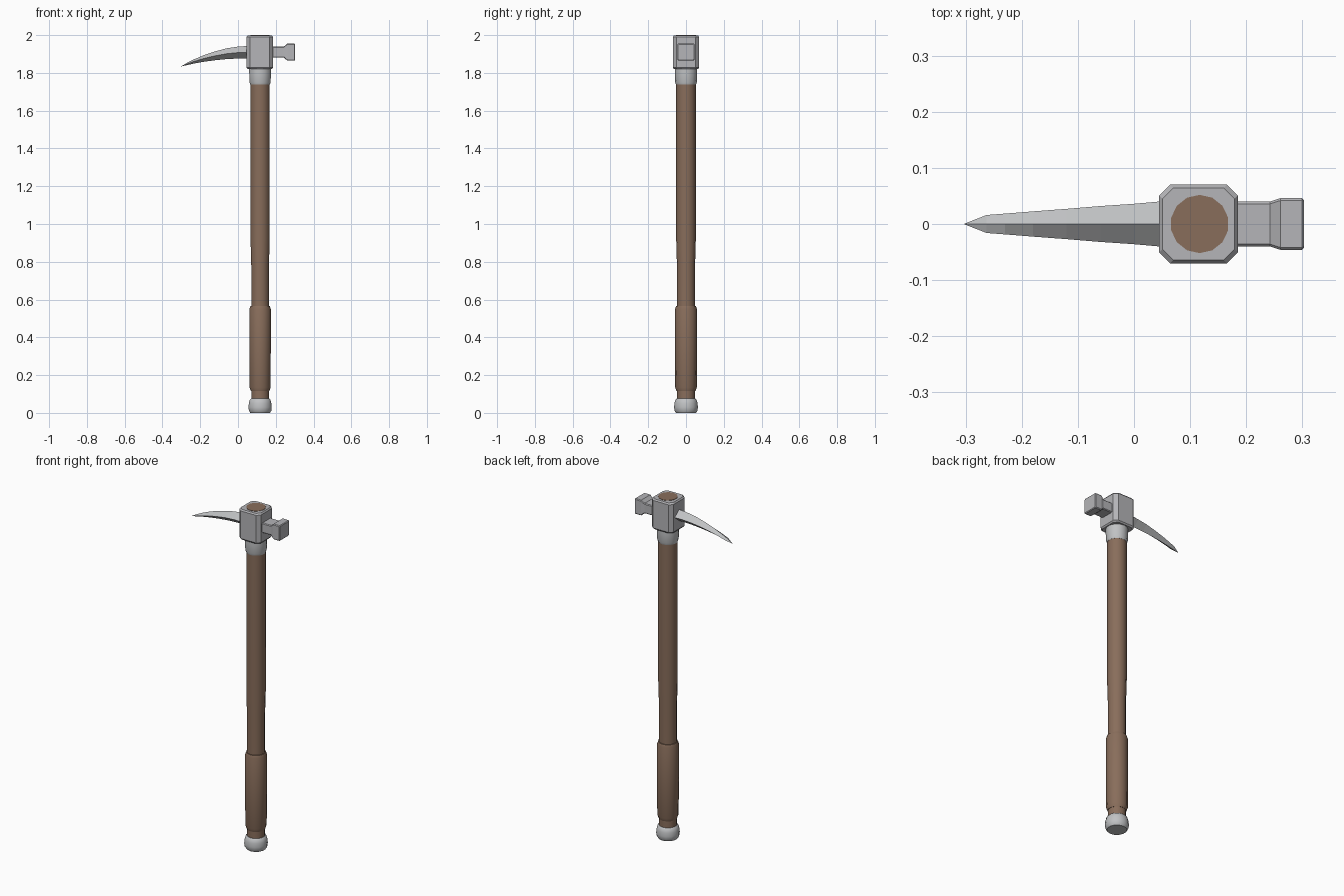
import bpy, bmesh, math

if "Cube" in bpy.data.objects:
    bpy.data.objects.remove(bpy.data.objects["Cube"])

CX = 0.117    # handle axis
SIDES = 14


def material(name, rgb):
    m = bpy.data.materials.new(name)
    m.diffuse_color = (*rgb, 1)
    m.use_nodes = True
    m.node_tree.nodes["Principled BSDF"].inputs["Base Color"].default_value = m.diffuse_color
    return m


wood = material("brown wood", (0.25, 0.155, 0.105))
steel = material("head steel", (0.46, 0.46, 0.48))
pale = material("pale steel", (0.53, 0.54, 0.55))


def loft(name, rings, mat, smooth=None, bevel=0):
    """Skin a list of equal-length vertex rings and cap both ends."""
    bm = bmesh.new()
    vs = [[bm.verts.new(p) for p in r] for r in rings]
    n = len(rings[0])
    for a, b in zip(vs, vs[1:]):
        for i in range(n):
            j = (i + 1) % n
            bm.faces.new((a[i], a[j], b[j], b[i]))
    bm.faces.new(vs[0])
    bm.faces.new(vs[-1])
    bmesh.ops.remove_doubles(bm, verts=bm.verts, dist=1e-5)
    bmesh.ops.recalc_face_normals(bm, faces=bm.faces)
    me = bpy.data.meshes.new(name)
    bm.to_mesh(me)
    bm.free()
    me.materials.append(mat)
    if smooth:
        me.shade_smooth()
        me.set_sharp_from_angle(angle=math.radians(smooth))
    ob = bpy.data.objects.new(name, me)
    bpy.context.collection.objects.link(ob)
    if bevel:
        mod = ob.modifiers.new("Bevel", "BEVEL")
        mod.width = bevel
        mod.segments = 1
        mod.limit_method = 'ANGLE'
        mod.angle_limit = math.radians(50)
    return ob


def lathe(name, profile, mat):
    """Turn (radius, z) points around the handle axis."""
    turn = [math.pi / 2 + 2 * math.pi * i / SIDES for i in range(SIDES)]
    return loft(name, [[(CX + r * math.cos(t), r * math.sin(t), z) for t in turn]
                       for r, z in profile], mat, 35)


# Handle: shaft, thicker grip, end cap and collar
lathe("shaft", [(0.048, 0.05), (0.048, 0.78), (0.052, 0.92), (0.052, 2.0)], wood)
lathe("grip", [(0.05, 0.115), (0.057, 0.135), (0.058, 0.35), (0.058, 0.55), (0.053, 0.565)], wood)
lathe("end_cap", [(0.053, 0), (0.061, 0.012), (0.063, 0.03), (0.061, 0.052),
                  (0.056, 0.07), (0.049, 0.076)], pale)
lathe("collar", [(0.053, 1.738), (0.057, 1.75), (0.059, 1.80), (0.059, 1.83)], pale)


# Head block: chamfered octagon with narrowed top and bottom edges
def octagon(inset, z, hx=0.07, hy=0.07, c=0.019):
    hx, hy = hx - inset, hy - inset
    pts = [(hx, hy - c), (hx - c, hy), (c - hx, hy), (-hx, hy - c),
           (-hx, c - hy), (c - hx, -hy), (hx - c, -hy), (hx, c - hy)]
    return [(0.115 + x, y, z) for x, y in pts]


loft("head_block", [octagon(0.006, 1.82), octagon(0, 1.828),
                    octagon(0, 1.99), octagon(0.006, 1.998)], steel)

# Hammer poll: square neck flaring to the striking face
rings = []
for x, hy, hz in [(0.17, 0.040, 0.029), (0.242, 0.040, 0.029), (0.261, 0.046, 0.045),
                  (0.299, 0.046, 0.045), (0.303, 0.042, 0.041)]:
    rings.append([(x, sy * hy, 1.91 + sz * hz) for sy, sz in ((1, 1), (-1, 1), (-1, -1), (1, -1))])
loft("hammer_poll", rings, steel, bevel=0.004)

# Curved spike: diamond section (x, half width, top z, bottom z) down to a point
spike = [(0.07, 0.041, 1.943, 1.877), (0.045, 0.040, 1.942, 1.876), (0.0, 0.036, 1.939, 1.876),
         (-0.06, 0.032, 1.930, 1.873), (-0.12, 0.027, 1.914, 1.867), (-0.18, 0.0225, 1.894, 1.859),
         (-0.23, 0.0185, 1.873, 1.850), (-0.263, 0.016, 1.857, 1.843), (-0.303, 0.0002, 1.834, 1.8336)]
loft("spike", [[(x, w, (t + b) / 2), (x, 0, t), (x, -w, (t + b) / 2), (x, 0, b)]
               for x, w, t, b in spike], pale)
